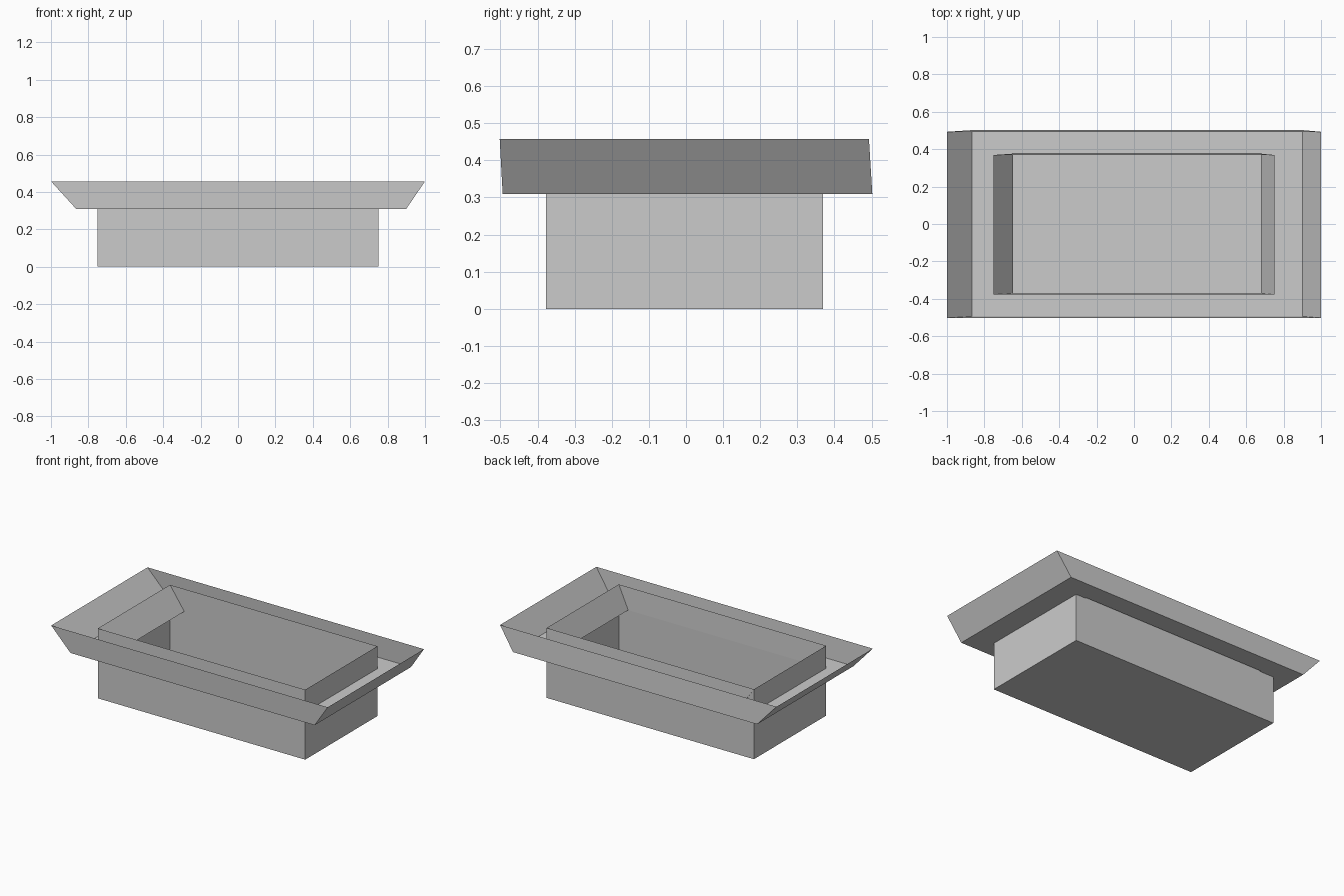
import bpy

if "Cube" in bpy.data.objects:
    bpy.data.objects.remove(bpy.data.objects["Cube"])

Z_LOW, Z_TOP = 0.31, 0.457


def loop(x0, x1, y0, y1, z):
    return [(x0, y0, z), (x1, y0, z), (x1, y1, z), (x0, y1, z)]


def loft(name, loops, cap_first=False):
    """Open shell of flat quads joining successive rectangular loops."""
    verts = [v for l in loops for v in l]
    faces = [(4 * k + i, 4 * k + (i + 1) % 4, 4 * k + 4 + (i + 1) % 4, 4 * k + 4 + i)
             for k in range(len(loops) - 1) for i in range(4)]
    if cap_first:
        faces.append((3, 2, 1, 0))
    mesh = bpy.data.meshes.new(name)
    mesh.from_pydata(verts, [], faces)
    obj = bpy.data.objects.new(name, mesh)
    bpy.context.collection.objects.link(obj)
    return obj


# Open-topped basin: floor and thin upright walls
basin = (-0.75, 0.75, -0.377, 0.369)
loft("basin", [loop(*basin, 0), loop(*basin, Z_TOP)], cap_first=True)

# Rim: flared lining inside the basin, flat ledge, flared outer wall
loft("flared_rim", [
    loop(*basin, Z_TOP),
    loop(-0.647, 0.678, -0.371, 0.376, Z_LOW),
    loop(-0.866, 0.90, -0.494, 0.502, Z_LOW),
    loop(-1.0, 1.0, -0.502, 0.493, Z_TOP),
])
